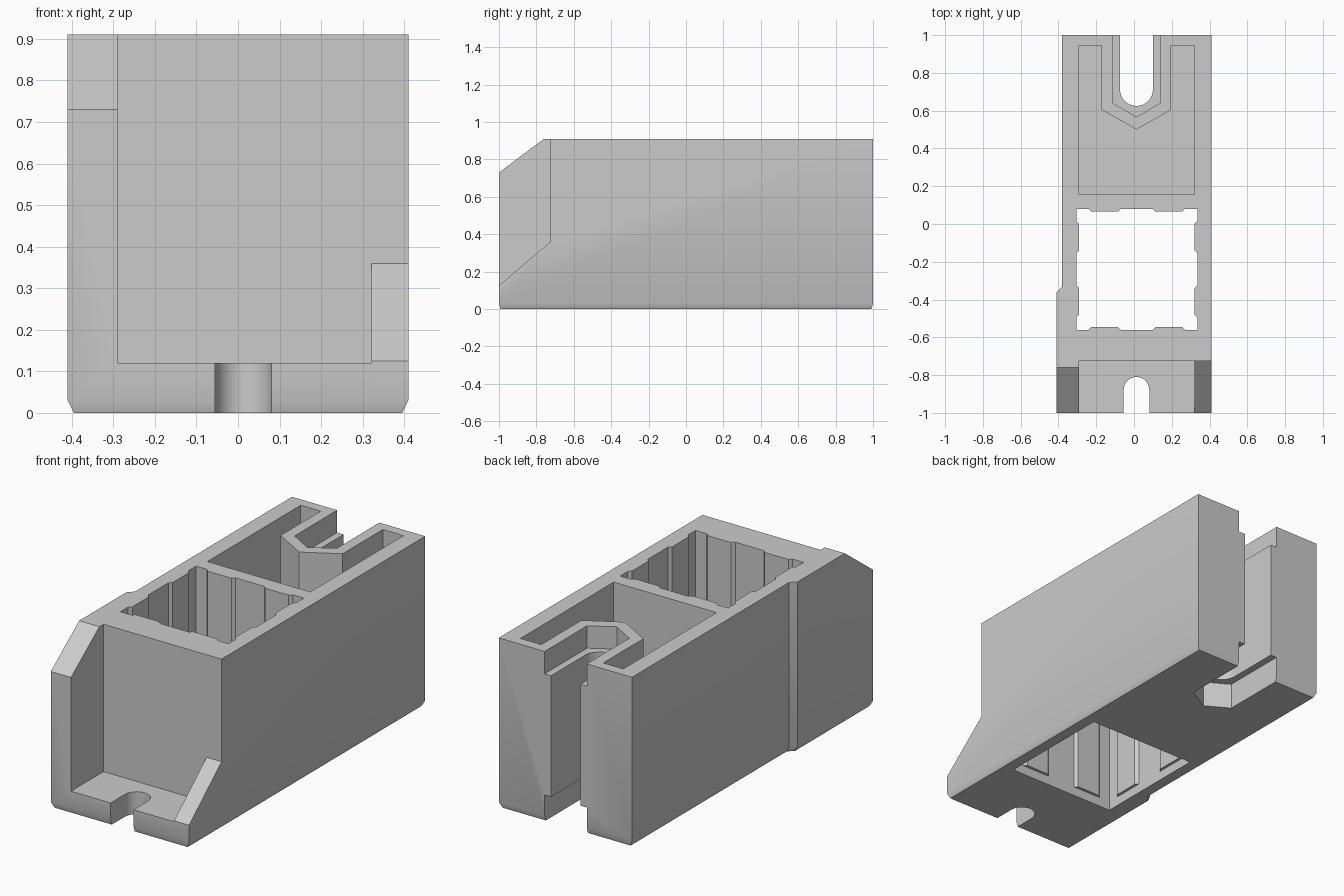
import bpy, bmesh, math

cube = bpy.data.objects.get("Cube")
if cube:
    bpy.data.objects.remove(cube, do_unlink=True)

TOP, FLOOR = 0.91, 0.12
MID = 0.013  # centre line of the slots

grey = bpy.data.materials.new("light_grey")
grey.use_nodes = True
grey.diffuse_color = (0.6, 0.6, 0.6, 1)
grey.node_tree.nodes["Principled BSDF"].inputs["Base Color"].default_value = (0.6, 0.6, 0.6, 1)


def loft(name, loops):
    """Closed solid through a stack of matching point loops."""
    bm = bmesh.new()
    rings = [[bm.verts.new(p) for p in loop] for loop in loops]
    bm.faces.new(rings[0])
    bm.faces.new(rings[-1])
    n = len(rings[0])
    for a, b in zip(rings, rings[1:]):
        for i in range(n):
            j = (i + 1) % n
            bm.faces.new((a[i], a[j], b[j], b[i]))
    bmesh.ops.recalc_face_normals(bm, faces=bm.faces)
    mesh = bpy.data.meshes.new(name)
    bm.to_mesh(mesh)
    bm.free()
    mesh.materials.append(grey)
    obj = bpy.data.objects.new(name, mesh)
    bpy.context.collection.objects.link(obj)
    return obj


def upright(name, pts, z0, z1):
    return loft(name, [[(x, y, z) for x, y in pts] for z in (z0, z1)])


def sideways(name, pts, x0, x1):
    return loft(name, [[(x, y, z) for y, z in pts] for x in (x0, x1)])


def rect(x0, x1, y0, y1):
    return [(x0, y0), (x1, y0), (x1, y1), (x0, y1)]


def u_slot(radius, y_open, y_tip):
    """Round-ended slot outline that runs from y_open to y_tip."""
    s = 1 if y_tip > y_open else -1
    yc = y_tip - s * radius
    arc = [(MID + radius * math.cos(math.pi * i / 16),
            yc + s * radius * math.sin(math.pi * i / 16)) for i in range(17)]
    return [(MID + radius, y_open)] + arc + [(MID - radius, y_open)]


# Housing with a bevelled foot and a step on one side
outline = [(-0.41, -1), (0.41, -1), (0.41, 1), (-0.38, 1), (-0.38, -0.33), (-0.41, -0.36)]
foot = [(x - math.copysign(0.015, x), y - (math.copysign(0.01, y) if abs(y) == 1 else 0), 0)
        for x, y in outline]
body = loft("housing", [foot] + [[(x, y, z) for x, y in outline] for z in (0.03, TOP)])

# Square well with shallow ribs on its four walls
side = [(-0.32, 0.32), (-0.255, 0.32), (-0.24, 0.305), (-0.1, 0.305), (-0.085, 0.32),
        (0.085, 0.32), (0.1, 0.305), (0.24, 0.305), (0.255, 0.32)]
well = []
for _ in range(4):
    well += [(x + 0.015, y - 0.24) for x, y in side]
    side = [(y, -x) for x, y in side]

# Rear pocket wrapped around the slot wall
pocket = [(-0.29, 0.155), (0.32, 0.155), (0.32, 0.945), (0.197, 0.945), (0.197, 0.605),
          (MID, 0.5), (-0.171, 0.605), (-0.171, 0.945), (-0.29, 0.945)]

# Pointed channel, wider than the round slot
channel = [(-0.112, 1.1), (-0.112, 0.64), (MID, 0.567), (0.138, 0.64), (0.138, 1.1)]

cutters = [
    upright("well_cutter", well, 0.04, 1),
    upright("well_base_cutter", rect(-0.305, 0.335, -0.56, 0.08), -0.1, 0.05),
    upright("pocket_cutter", pocket, FLOOR, 1),
    upright("rear_slot_cutter", u_slot(0.087, 1.1, 0.625), -0.1, 1),
    upright("upper_channel_cutter", channel, 0.79, 1),
    upright("lower_channel_cutter", channel, -0.1, 0.14),
    upright("front_recess_cutter", rect(-0.29, 0.321, -1.1, -0.725), FLOOR, 1),
    upright("front_slot_cutter", u_slot(0.068, -1.1, -0.81), -0.1, 0.3),
    # Sloped ends of the tall and the low cheek
    sideways("tall_cheek_cutter", [(-1.12, 0.64), (-0.64, 1), (-1.12, 1)], -0.5, -0.28),
    sideways("low_cheek_cutter", [(-1.1, 0.0395), (-0.725, 0.36), (-0.725, 1), (-1.1, 1)], 0.319, 0.5),
]

bpy.context.view_layer.objects.active = body
for cutter in cutters:
    cutter.hide_render = True
    mod = body.modifiers.new(cutter.name, "BOOLEAN")
    mod.operation = "DIFFERENCE"
    mod.solver = "EXACT"
    mod.object = cutter
    bpy.ops.object.modifier_apply(modifier=mod.name)
    bpy.data.objects.remove(cutter, do_unlink=True)

# Smooth the rounded slots and the foot, keep real edges sharp
for obj in bpy.context.selected_objects:
    obj.select_set(False)
body.select_set(True)
bpy.ops.object.shade_smooth_by_angle(angle=math.radians(30))
